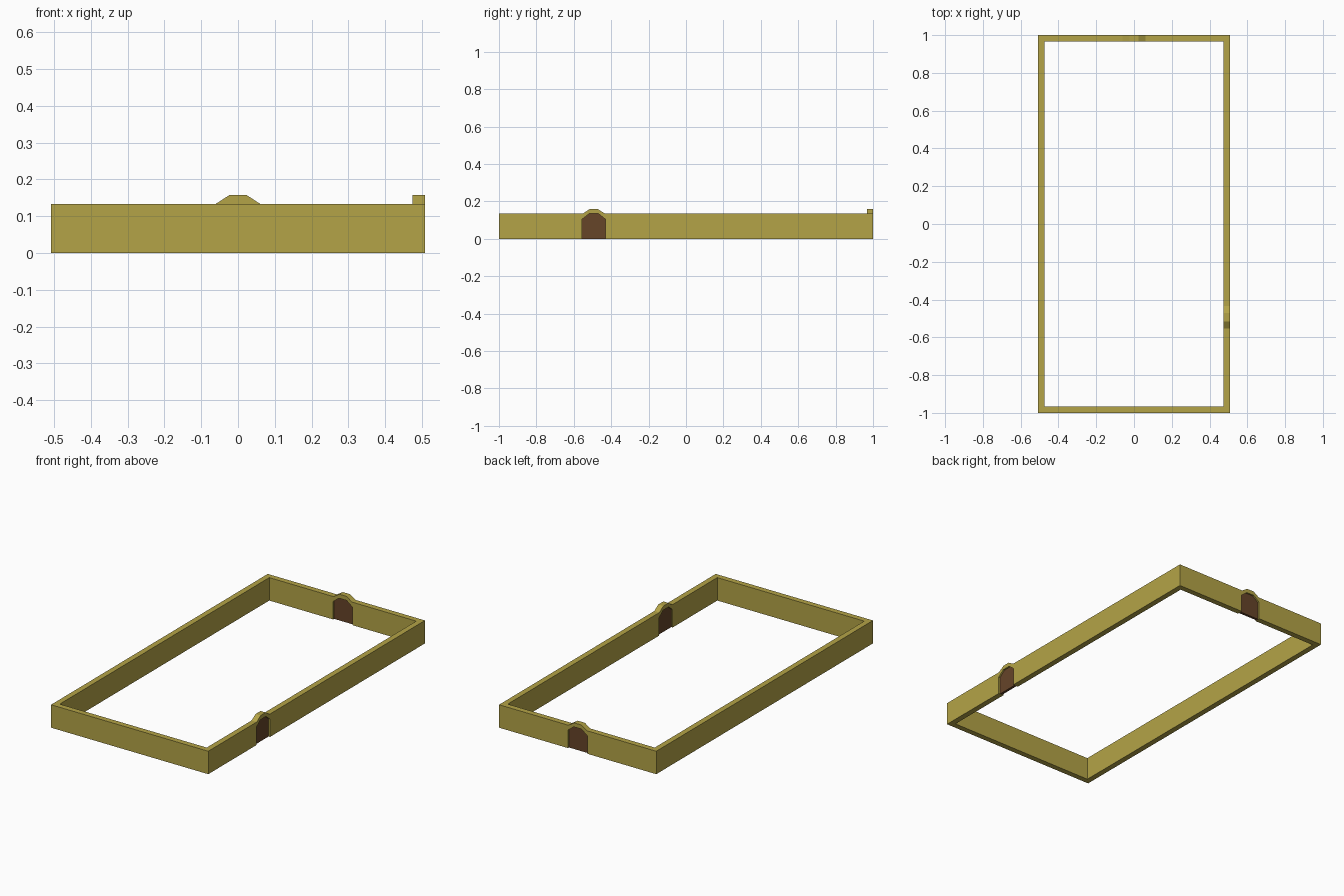
import bpy, bmesh
from math import pi
from mathutils import Matrix, Vector

if "Cube" in bpy.data.objects:
    bpy.data.objects.remove(bpy.data.objects["Cube"])

HX, HY, H, T = 0.508, 1.0, 0.134, 0.033   # half sizes, wall height, thickness
OPENING = [(-0.063, 0), (-0.063, 0.104), (-0.025, H), (0.025, H), (0.063, 0.104), (0.063, 0)]
HOOD = [(0.06, H), (0.023, 0.158), (-0.023, 0.158), (-0.06, H)]
RECESS = 0.009


def material(name, color):
    m = bpy.data.materials.new(name)
    m.diffuse_color = color
    m.use_nodes = True
    m.node_tree.nodes["Principled BSDF"].inputs["Base Color"].default_value = m.diffuse_color
    return m


def add_prism(bm, profile, matrix, depth0, depth1, half=None):
    """Extrude a (u, z) profile inward; ends at +-half are mitred and left open."""
    rings = []
    for d in (depth0, depth1):
        ring = []
        for u, z in profile:
            if half and abs(abs(u) - half) < 1e-5:
                u -= d if u > 0 else -d
            ring.append(bm.verts.new(matrix @ Vector((u, d, z))))
        rings.append(ring)
    a, b = rings
    bm.faces.new(a)
    bm.faces.new(b[::-1])
    n = len(profile)
    for i in range(n):
        j = (i + 1) % n
        u0, u1 = profile[i][0], profile[j][0]
        if half and abs(u0 - u1) < 1e-5 and abs(abs(u0) - half) < 1e-5:
            continue
        bm.faces.new((a[j], a[i], b[i], b[j]))


def finish(bm, name, mat):
    bmesh.ops.remove_doubles(bm, verts=bm.verts, dist=1e-5)
    bmesh.ops.recalc_face_normals(bm, faces=bm.faces)
    me = bpy.data.meshes.new(name)
    bm.to_mesh(me)
    bm.free()
    me.materials.append(mat)
    bpy.context.collection.objects.link(bpy.data.objects.new(name, me))


stone = material("wall_olive", (0.456, 0.371, 0.063, 1))
wood = material("door_brown", (0.133, 0.058, 0.022, 1))

# Four walls joined at mitred corners: angle, half length, offset, gate position
walls = [("front", 0, HX, HY, None), ("right", pi / 2, HY, HX, -0.493),
         ("back", pi, HX, HY, 0.0), ("left", -pi / 2, HY, HX, None)]
wall_bm = bmesh.new()
for side, angle, half, offset, gate in walls:
    mat = Matrix.Rotation(angle, 4, 'Z') @ Matrix.Translation((0, -offset, 0))
    profile = [(-half, 0)]
    if gate is not None:
        profile += [(gate + u, z) for u, z in OPENING]
    profile += [(half, 0), (half, H)]
    if gate is not None:
        profile += [(gate + u, z) for u, z in HOOD]
    profile += [(-half, H)]
    add_prism(wall_bm, profile, mat, 0, T, half)

    # Door panel set back inside the arched opening
    if gate is not None:
        door_bm = bmesh.new()
        add_prism(door_bm, [(gate + u, z) for u, z in OPENING[::-1]], mat, RECESS, T - RECESS)
        finish(door_bm, side + "_door", wood)
finish(wall_bm, "enclosure_wall", stone)
